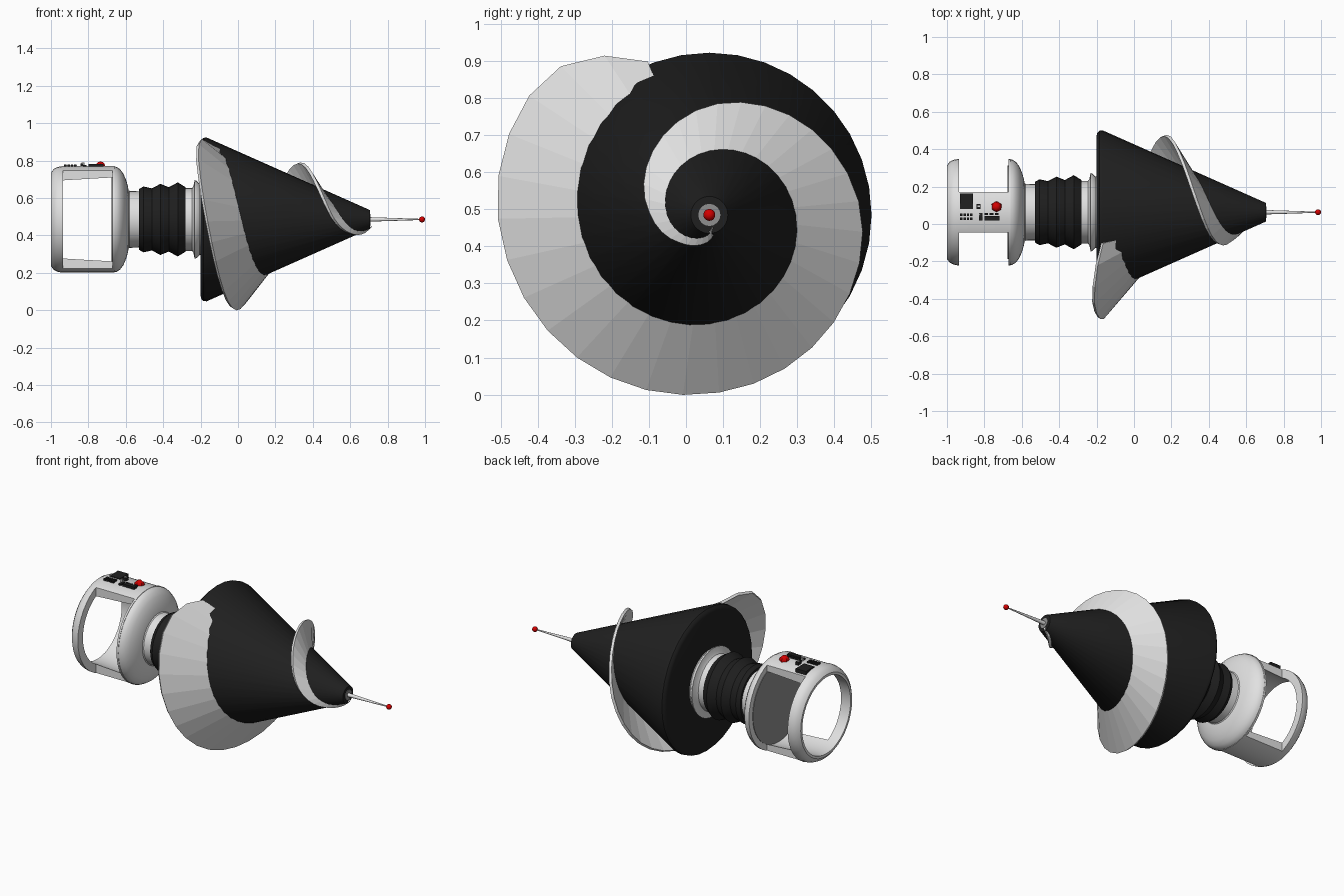
import bpy, bmesh, math
from mathutils import Vector

if "Cube" in bpy.data.objects:
    bpy.data.objects.remove(bpy.data.objects["Cube"])

AY, AZ = 0.063, 0.485          # the drill axis runs along x at this y, z


def material(name, rgb):
    m = bpy.data.materials.new(name)
    m.diffuse_color = (*rgb, 1)
    m.use_nodes = True
    m.node_tree.nodes["Principled BSDF"].inputs["Base Color"].default_value = m.diffuse_color
    return m


LIGHT = material("light grey", (0.75, 0.75, 0.75))
DARK = material("near black", (0.014, 0.014, 0.014))
GREY = material("mid grey", (0.28, 0.28, 0.28))
RED = material("red", (0.65, 0.0, 0.0))


def finish(name, bm, mat, smooth=None):
    bmesh.ops.recalc_face_normals(bm, faces=bm.faces)
    me = bpy.data.meshes.new(name)
    bm.to_mesh(me)
    bm.free()
    ob = bpy.data.objects.new(name, me)
    bpy.context.collection.objects.link(ob)
    me.materials.append(mat)
    if smooth:
        activate(ob)
        bpy.ops.object.shade_smooth_by_angle(angle=math.radians(smooth))
    return ob


def activate(ob):
    bpy.ops.object.select_all(action='DESELECT')
    ob.select_set(True)
    bpy.context.view_layer.objects.active = ob


def lathe(name, profile, mat, n=32, loop=False, smooth=35):
    """Spin (x, radius) points round the drill axis; open profiles get end caps."""
    bm = bmesh.new()
    rings = []
    for x, r in profile:
        rings.append([bm.verts.new((x, AY + r * math.sin(2 * math.pi * i / n),
                                    AZ + r * math.cos(2 * math.pi * i / n))) for i in range(n)])
    pairs = list(zip(rings, rings[1:]))
    if loop:
        pairs.append((rings[-1], rings[0]))
    for a, b in pairs:
        for i in range(n):
            j = (i + 1) % n
            bm.faces.new((a[i], a[j], b[j], b[i]))
    if not loop:
        bm.faces.new(rings[0])
        bm.faces.new(rings[-1])
    return finish(name, bm, mat, smooth)


def box(name, x0, x1, y0, y1, z0, z1, mat):
    bm = bmesh.new()
    bmesh.ops.create_cube(bm, size=1)
    for v in bm.verts:
        v.co = Vector(((x0 + x1) / 2 + v.co.x * (x1 - x0),
                       (y0 + y1) / 2 + v.co.y * (y1 - y0),
                       (z0 + z1) / 2 + v.co.z * (z1 - z0)))
    return finish(name, bm, mat)


def ball(name, centre, r, mat, u=16, v=10):
    bm = bmesh.new()
    bmesh.ops.create_uvsphere(bm, u_segments=u, v_segments=v, radius=r)
    bmesh.ops.translate(bm, verts=bm.verts, vec=centre)
    return finish(name, bm, mat, 40)


# handle cage: hollow shell with its two sides cut away
cage = lathe("handle_cage", [(-1.0, 0.235), (-1.0, 0.25), (-0.985, 0.27), (-0.965, 0.28),
                             (-0.94, 0.285), (-0.66, 0.285), (-0.66, 0.25), (-0.94, 0.235)],
             LIGHT, n=40, loop=True)
for s in (-1, 1):
    ya, yb = sorted((AY + s * 0.108, AY + s * 0.5))
    cutter = box("window_cutter", -0.935, -0.672, ya, yb, AZ - 0.5, AZ + 0.5, LIGHT)
    cutter.hide_render = True
    mod = cage.modifiers.new("window", 'BOOLEAN')
    mod.operation, mod.solver, mod.object = 'DIFFERENCE', 'EXACT', cutter
    activate(cage)
    bpy.ops.object.modifier_apply(modifier=mod.name)
    bpy.data.objects.remove(cutter)

# domed front of the handle and its inner wall
lathe("handle_dome", [(-0.67, 0.284), (-0.65, 0.281), (-0.63, 0.268), (-0.612, 0.243),
                      (-0.598, 0.21), (-0.588, 0.175), (-0.583, 0.14)], LIGHT, n=40)
lathe("handle_inner_wall", [(-0.675, 0.25), (-0.668, 0.25)], GREY, n=40)

# neck, bellows and collar
lathe("rear_neck", [(-0.60, 0.17), (-0.58, 0.152), (-0.52, 0.15)], LIGHT)
lathe("bellows", [(-0.53, 0.15), (-0.528, 0.163), (-0.505, 0.176), (-0.46, 0.166), (-0.415, 0.19),
                  (-0.37, 0.172), (-0.322, 0.198), (-0.28, 0.172), (-0.278, 0.15)], DARK, smooth=20)
lathe("front_neck", [(-0.285, 0.168), (-0.245, 0.168), (-0.238, 0.18), (-0.232, 0.21),
                     (-0.222, 0.207), (-0.205, 0.19), (-0.19, 0.19)], LIGHT)

# drill cone
lathe("drill_cone", [(-0.2, 0.41), (-0.196, 0.425), (-0.185, 0.436), (-0.168, 0.438),
                     (0.705, 0.05)], DARK, n=36)

# spiral blade: (turn in degrees, outer radius, outer x)
EDGE = [(-12, 0.056, 0.69), (0, 0.07, 0.672), (45, 0.105, 0.6), (90, 0.155, 0.51),
        (135, 0.222, 0.435), (180, 0.293, 0.355), (270, 0.408, 0.18), (360, 0.478, 0.0),
        (450, 0.567, -0.17), (465, 0.577, -0.197), (482, 0.58, -0.218), (495, 0.562, -0.215),
        (506, 0.512, -0.2), (518, 0.44, -0.17)]


def edge_at(a):
    for p, q in zip(EDGE, EDGE[1:]):
        if a <= q[0]:
            t = (a - p[0]) / (q[0] - p[0])
            return p[1] + t * (q[1] - p[1]), p[2] + t * (q[2] - p[2])
    return EDGE[-1][1:]


bm = bmesh.new()
rows = []
STEPS = 46
for i in range(STEPS + 1):
    a = -12 + 530 * i / STEPS
    r_in = 0.055 + 0.06 * a / 90
    x_in = 0.705 - (r_in - 0.05) * 0.873 / 0.388
    r_out, x_out = edge_at(a)
    sy, sz = -math.sin(math.radians(a)), -math.cos(math.radians(a))
    rows.append([bm.verts.new((x, AY + r * sy, AZ + r * sz))
                 for x, r in ((x_in, r_in - 0.012), (x_out, r_out))])
for p, q in zip(rows, rows[1:]):
    bm.faces.new((p[0], p[1], q[1], q[0]))
blade = finish("spiral_blade", bm, LIGHT)
solid = blade.modifiers.new("thickness", 'SOLIDIFY')
solid.thickness, solid.offset = 0.016, 0
activate(blade)
bpy.ops.object.modifier_apply(modifier=solid.name)

# probe needle and its tip
lathe("probe_socket", [(0.69, 0.03), (0.708, 0.03)], GREY, n=16)
lathe("probe_needle", [(0.70, 0.012), (0.98, 0.003)], LIGHT, n=12)
ball("probe_tip", (0.984, AY, AZ), 0.016, RED)

# control panel on top of the handle
box("screen", -0.93, -0.86, 0.08, 0.162, 0.74, 0.774, DARK)
box("small_switch", -0.842, -0.82, 0.08, 0.108, 0.75, 0.785, DARK)
box("switch_cap", -0.838, -0.824, 0.09, 0.1, 0.75, 0.789, LIGHT)
for i in range(4):
    for j in range(2):
        x, y = -0.93 + 0.018 * i, 0.022 + 0.02 * j
        box("key", x, x + 0.013, y, y + 0.014, 0.75, 0.778, DARK)
box("lever_slot", -0.828, -0.81, 0.02, 0.06, 0.75, 0.776, DARK)
box("lever", -0.83, -0.822, 0.045, 0.055, 0.75, 0.79, LIGHT)
box("dial_panel", -0.8, -0.72, 0.02, 0.044, 0.75, 0.782, DARK)
for i in range(3):
    x = -0.8 + 0.028 * i
    box("dial_key", x, x + 0.02, 0.047, 0.06, 0.75, 0.778, DARK)
ball("red_button", (-0.735, 0.092, 0.765), 0.03, RED, u=6, v=6)
